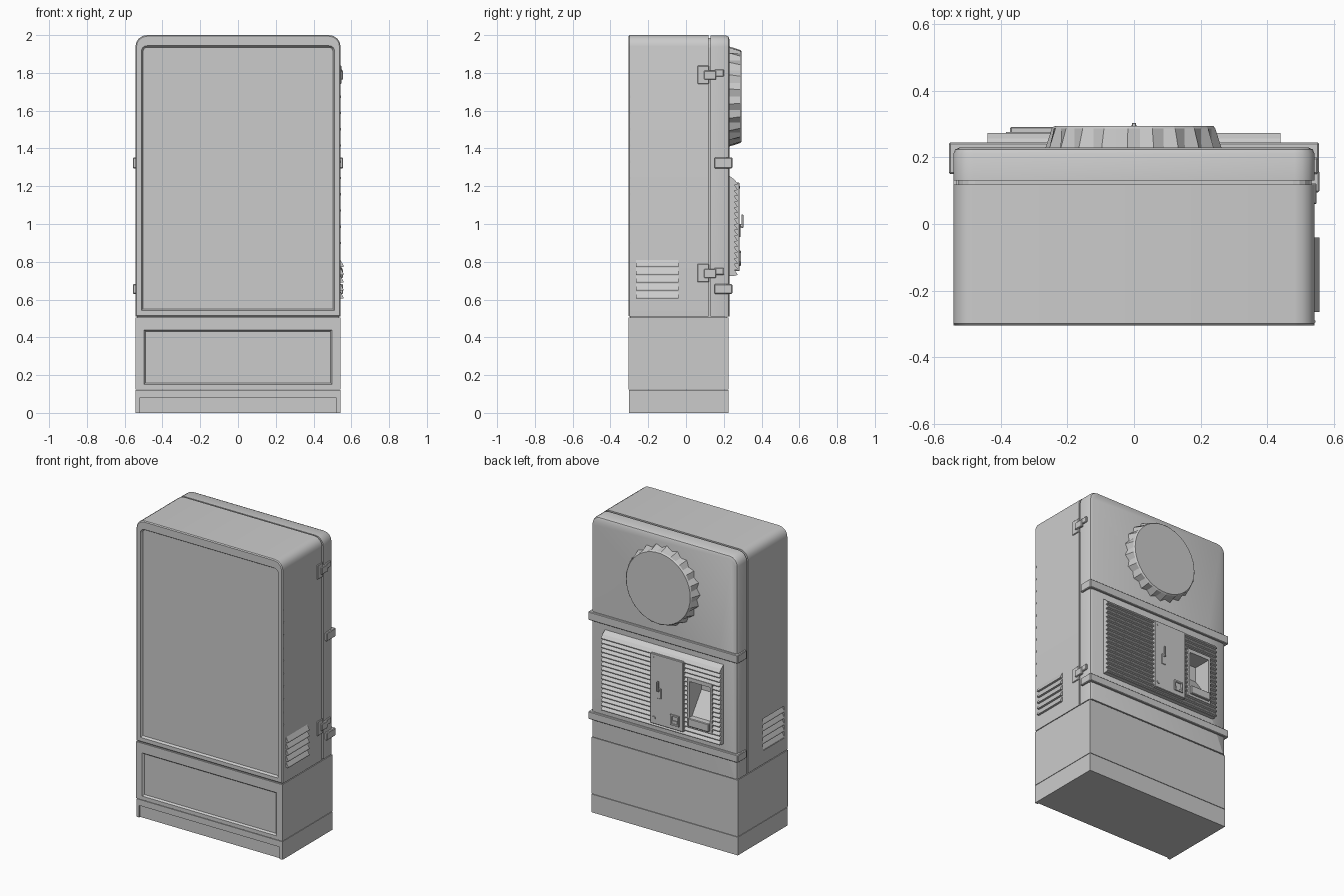
import bpy, bmesh, math
from mathutils import Vector

if "Cube" in bpy.data.objects:
    bpy.data.objects.remove(bpy.data.objects["Cube"])


def finish(name, bm, smooth=False):
    bmesh.ops.recalc_face_normals(bm, faces=bm.faces)
    me = bpy.data.meshes.new(name)
    bm.to_mesh(me)
    bm.free()
    ob = bpy.data.objects.new(name, me)
    bpy.context.collection.objects.link(ob)
    if smooth:
        activate(ob)
        bpy.ops.object.shade_smooth_by_angle(angle=math.radians(35))
    return ob


def activate(ob):
    bpy.ops.object.select_all(action='DESELECT')
    ob.select_set(True)
    bpy.context.view_layer.objects.active = ob


def prism_bm(pts, axis, a, b):
    """Extrude a profile: axis 'y' takes (x, z) points, axis 'x' takes (y, z)."""
    bm = bmesh.new()
    place = (lambda p, t: (p[0], t, p[1])) if axis == 'y' else (lambda p, t: (t, p[0], p[1]))
    ends = [[bm.verts.new(place(p, t)) for p in pts] for t in (a, b)]
    for ring in ends:
        bm.faces.new(ring)
    for i in range(len(pts)):
        j = (i + 1) % len(pts)
        bm.faces.new((ends[0][i], ends[0][j], ends[1][j], ends[1][i]))
    bmesh.ops.recalc_face_normals(bm, faces=bm.faces)
    return bm


def prism(name, pts, axis, a, b):
    return finish(name, prism_bm(pts, axis, a, b))


def rect(u0, u1, v0, v1):
    return [(u0, v0), (u1, v0), (u1, v1), (u0, v1)]


def box(name, x, y, z, bevel=0):
    bm = prism_bm(rect(*x, *z), 'y', *y)
    if bevel:
        bmesh.ops.bevel(bm, geom=bm.edges[:], offset=bevel, segments=1, affect='EDGES')
    return finish(name, bm)


def cylinder(name, x, y0, y1, z, r, n=16):
    pts = [(x + r * math.cos(i * math.tau / n), z + r * math.sin(i * math.tau / n)) for i in range(n)]
    return prism(name, pts, 'y', y0, y1)


def arch(w, z0, z1, r, seg=4):
    """Upright outline with square bottom and rounded top corners."""
    pts = [(-w, z0), (w, z0)]
    for sx, start in ((1, 0), (-1, 90)):
        for i in range(seg + 1):
            t = math.radians(start + 90 * i / seg)
            pts.append((sx * (w - r) + r * math.cos(t), z1 - r + r * math.sin(t)))
    return pts


def big_face(bm, side):
    faces = [f for f in bm.faces if f.normal.y * side > 0.99]
    return max(faces, key=lambda f: f.calc_area())


def recess(bm, side, border, groove, depth, shift=lambda z: 0):
    """Frame the face that looks along side*y and sink its middle."""
    f = big_face(bm, side)
    bmesh.ops.inset_region(bm, faces=[f], thickness=border, use_even_offset=True)
    for v in f.verts:
        v.co.z += shift(v.co.z)
    bmesh.ops.inset_region(bm, faces=[f], thickness=groove, depth=-depth, use_even_offset=True)


def cut(ob, cutter):
    activate(ob)
    m = ob.modifiers.new("cut", 'BOOLEAN')
    m.operation, m.solver, m.object = 'DIFFERENCE', 'EXACT', cutter
    bpy.ops.object.modifier_apply(modifier=m.name)


W = 0.543

# Main cabinet with a framed front panel
bm = prism_bm(arch(W, 0.51, 2.0, 0.06), 'y', -0.305, 0.118)
bmesh.ops.bevel(bm, geom=big_face(bm, -1).edges[:], offset=0.006, segments=1, affect='EDGES')
recess(bm, -1, 0.025, 0.009, 0.014, lambda z: -0.025 if z > 1.5 else 0)
cabinet = finish("cabinet", bm, True)

# Dark gap between the cabinet and the rear door
prism("door_seal", arch(W - 0.015, 0.515, 1.985, 0.05), 'y', 0.10, 0.14)

# Rear door with softened back edges
bm = prism_bm(arch(W, 0.51, 1.998, 0.06), 'y', 0.13, 0.23)
back = big_face(bm, 1)
edges = [e for e in back.edges if max(v.co.z for v in e.verts) > 0.6]
bmesh.ops.bevel(bm, geom=edges, offset=0.02, segments=2, affect='EDGES', profile=0.5)
door = finish("rear_door", bm, True)

# Base: framed panel block above a recessed kick board
bm = prism_bm(rect(-W, W, 0.125, 0.505), 'y', -0.305, 0.226)
recess(bm, -1, 0.045, 0.009, 0.012, lambda z: -0.02)
finish("base_panel", bm)
box("kick_board", (-W, W), (-0.293, 0.226), (0, 0.122))
box("kick_rail", (-W, W), (-0.303, -0.28), (0.08, 0.121))
for s in (-1, 1):
    box("kick_foot", sorted((s * W, s * 0.522)), (-0.303, -0.28), (0, 0.08))
box("base_top_seam", (-W + 0.008, W - 0.008), (-0.297, 0.218), (0.5, 0.515))

# Trim bands wrapped around the door
for name, z0, z1 in (("upper_band", 1.295, 1.352), ("lower_band", 0.63, 0.682)):
    box(name, (-0.556, 0.556), (0.15, 0.245), (z0, z1), 0.004)

# Fluted round cap on the door
N, CZ = 42, 1.675
bm = bmesh.new()
rings = []
for y, r_out, r_in in ((0.225, 0.267, 0.245), (0.287, 0.247, 0.243), (0.295, 0.238, 0.238)):
    rings.append([bm.verts.new(((r_out if i % 2 else r_in) * math.cos(i * math.tau / N), y,
                                CZ + (r_out if i % 2 else r_in) * math.sin(i * math.tau / N)))
                  for i in range(N)])
for lo, hi in zip(rings, rings[1:]):
    for i in range(N):
        j = (i + 1) % N
        bm.faces.new((lo[i], lo[j], hi[j], hi[i]))
bm.faces.new(rings[0])
bm.faces.new(rings[-1])
finish("round_cap", bm)

# Louvred grille: saw-tooth profile run across the door
SLATS, Z0, Z1 = 17, 0.725, 1.235
pitch = (Z1 - Z0) / SLATS
prof = [(0.22, Z0), (0.22, Z1 + 0.02), (0.23, Z1 + 0.02)]
for i in range(SLATS):
    top = Z1 - i * pitch
    prof += [(0.257, top), (0.273, top - 0.7 * pitch), (0.273, top - 0.85 * pitch), (0.257, top - 0.93 * pitch)]
prof.append((0.257, Z0))
grille = prism("louvre_grille", prof, 'x', -0.44, 0.44)

# Delivery opening with a sloping floor, cut through surround, grille and door
surround = box("chute_surround", (-0.385, -0.205), (0.225, 0.276), (0.79, 1.125))
chute = prism("chute_cutter", [(0.32, 0.86), (0.25, 0.86), (0.15, 1.0), (0.15, 1.10), (0.32, 1.10)],
              'x', -0.37, -0.22)
for ob in (surround, grille, door):
    cut(ob, chute)
bpy.data.objects.remove(chute)
box("chute_lip", (-0.372, -0.218), (0.26, 0.292), (0.805, 0.86), 0.004)

# Control plate with lever, lock, screws, coin slot and coin return
box("control_plate", (-0.177, 0.067), (0.24, 0.283), (0.75, 1.22), 0.003)
box("coin_slot_plate", (-0.015, 0.015), (0.28, 0.288), (0.93, 1.0), 0.002)
cylinder("lever_stem", 0, 0.28, 0.296, 0.99, 0.009, 12)
box("lever", (-0.006, 0.006), (0.293, 0.304), (0.98, 1.05), 0.002)
cylinder("key_lock", 0.04, 0.28, 0.288, 0.79, 0.012)
cylinder("plate_screw", 0.045, 0.28, 0.286, 1.195, 0.006, 8)
bm = prism_bm(rect(-0.15, -0.085, 0.78, 0.85), 'y', 0.284, 0.292)
recess(bm, 1, 0.01, 0.003, 0.007)
finish("coin_return", bm)
box("coin_return_flap", (-0.135, -0.1), (0.284, 0.29), (0.792, 0.812))

# Side vents: raised slats on the right, sunken slats on the left
for i in range(5):
    z = 0.605 + i * 0.042
    prism("right_vent_slat", [(0.535, z), (0.558, z), (0.558, z + 0.008), (0.543, z + 0.036), (0.535, z + 0.036)],
          'x', 0, 1)
    ob = bpy.context.collection.objects[-1]
    # turn the profile so it runs along y
    for v in ob.data.vertices:
        t, depth = v.co.x, v.co.y
        v.co.x, v.co.y = depth, -0.265 + t * 0.225
    ob.data.flip_normals()
pocket = box("vent_cutter", (-0.6, -0.525), (-0.265, -0.04), (0.6, 0.815))
cut(cabinet, pocket)
bpy.data.objects.remove(pocket)
for i in range(5):
    z = 0.602 + i * 0.043
    prism("left_vent_slat", [(-0.52, z), (-0.543, z), (-0.543, z + 0.008), (-0.528, z + 0.038), (-0.52, z + 0.038)],
          'y', -0.265, -0.04)

# Door hinges on the right side
for z in (1.79, 0.74):
    box("hinge_plate", (0.53, 0.549), (0.06, 0.122), (z - 0.048, z + 0.048), 0.003)
    box("hinge_strap", (0.53, 0.557), (0.095, 0.16), (z - 0.026, z + 0.022), 0.004)
    box("hinge_arm", (0.53, 0.553), (0.15, 0.2), (z - 0.01, z + 0.028), 0.004)

# Row of small rivets down the front edge of the right side
for i in range(10):
    z = 0.9 + i * 0.086
    box("side_rivet", (0.54, 0.546), (-0.296, -0.29), (z - 0.006, z + 0.006))
